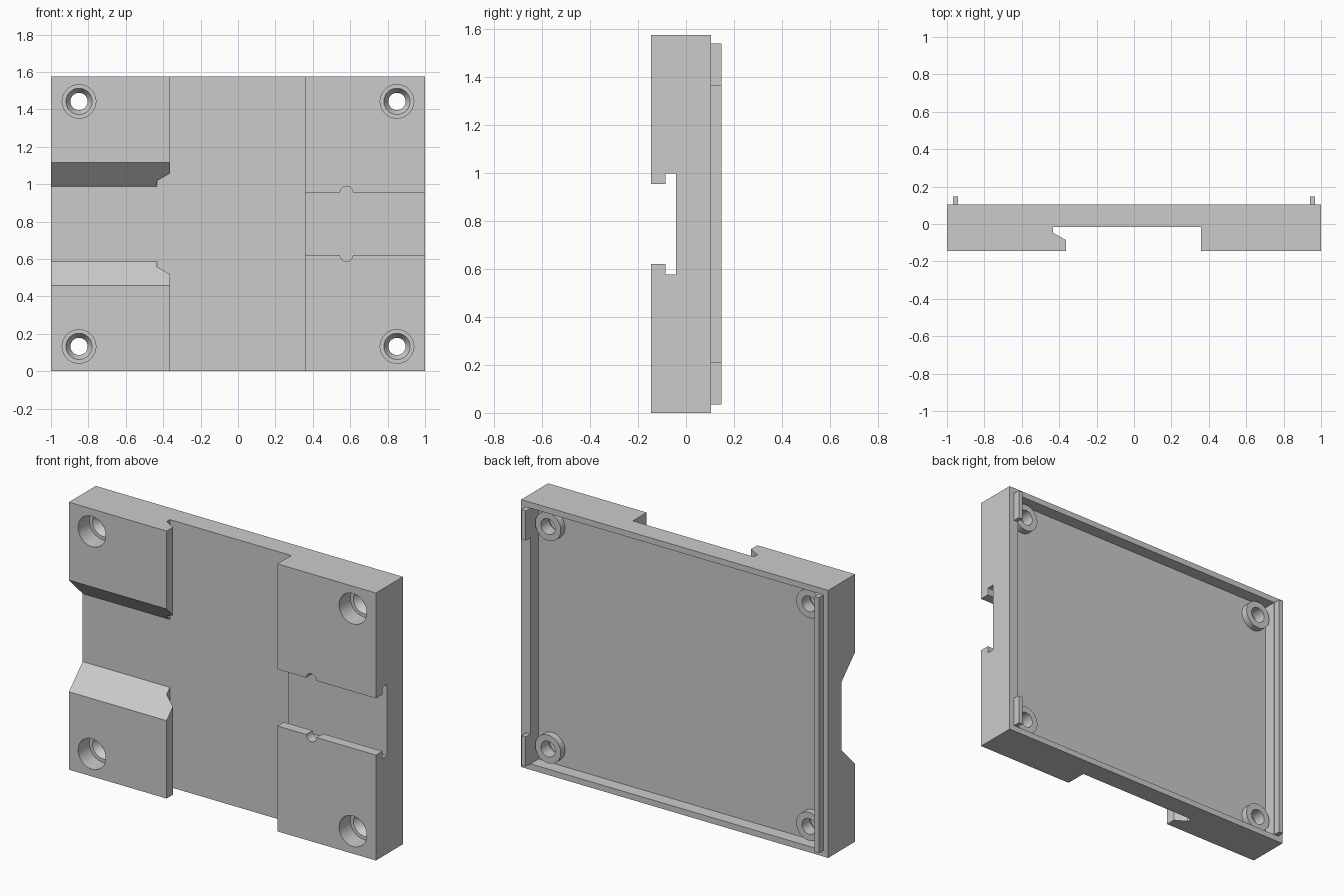
import bpy, bmesh, math
from mathutils import Vector

if "Cube" in bpy.data.objects:
    bpy.data.objects.remove(bpy.data.objects["Cube"], do_unlink=True)

grey = bpy.data.materials.new("light grey plastic")
grey.use_nodes = True
COLOUR = (0.6, 0.6, 0.6, 1)
grey.diffuse_color = COLOUR
grey.node_tree.nodes["Principled BSDF"].inputs["Base Color"].default_value = COLOUR

FRONT, BACK, FLOOR, CHANNEL = -0.145, 0.105, 0.03, -0.016
HEIGHT, MID = 1.575, 0.7875


def finish(name, bm):
    bmesh.ops.recalc_face_normals(bm, faces=bm.faces)
    mesh = bpy.data.meshes.new(name)
    bm.to_mesh(mesh)
    bm.free()
    mesh.materials.append(grey)
    ob = bpy.data.objects.new(name, mesh)
    bpy.context.collection.objects.link(ob)
    return ob


def prism(name, points, depth):
    """Extrude a flat outline of 3D points along the depth vector."""
    bm = bmesh.new()
    face = bm.faces.new([bm.verts.new(p) for p in points])
    out = bmesh.ops.extrude_face_region(bm, geom=[face])
    moved = [v for v in out["geom"] if isinstance(v, bmesh.types.BMVert)]
    bmesh.ops.translate(bm, verts=moved, vec=Vector(depth))
    return finish(name, bm)


def box(name, x0, x1, y0, y1, z0, z1):
    outline = [(x0, y0, z0), (x1, y0, z0), (x1, y1, z0), (x0, y1, z0)]
    return prism(name, outline, (0, 0, z1 - z0))


def turned(name, x, z, profile, sides=48):
    """Solid turned about the y direction from (radius, y) pairs."""
    bm = bmesh.new()
    rings = []
    for r, y in profile:
        angles = [2 * math.pi * i / sides for i in range(sides)]
        rings.append([bm.verts.new((x + r * math.cos(a), y, z + r * math.sin(a)))
                      for a in angles])
    for low, high in zip(rings, rings[1:]):
        for i in range(sides):
            j = (i + 1) % sides
            bm.faces.new((low[i], low[j], high[j], high[i]))
    bm.faces.new(rings[0])
    bm.faces.new(rings[-1])
    return finish(name, bm)


def combine(body, tool, operation="DIFFERENCE"):
    mod = body.modifiers.new("combine", "BOOLEAN")
    mod.operation = operation
    mod.solver = "EXACT"
    mod.object = tool
    bpy.context.view_layer.objects.active = body
    bpy.ops.object.modifier_apply(modifier=mod.name)
    bpy.data.objects.remove(tool, do_unlink=True)


# Main block and its shallow tray at the back
body = box("mounting_plate", -1, 1, FRONT, BACK, 0, HEIGHT)
combine(body, box("tray", -0.94, 0.94, FLOOR, 0.3, 0.035, HEIGHT - 0.035))

# Upright channel with one undercut side
channel = [(0.358, -0.3), (0.358, CHANNEL), (-0.432, CHANNEL),
           (-0.432, -0.047), (-0.364, -0.086), (-0.364, -0.3)]
combine(body, prism("channel", [(x, y, -0.1) for x, y in channel], (0, 0, 1.8)))

# Crosswise flared slot on the right
flare = [(-0.53, -0.345), (-0.2, CHANNEL - 0.001), (0.2, CHANNEL - 0.001), (0.53, -0.345)]
combine(body, prism("flared_slot", [(-1.1, y, MID + z) for z, y in flare], (0.85, 0, 0)))

# Crosswise T slot on the left, with a round notch in each lip
tee = [(-0.167, -0.3), (-0.167, -0.085), (-0.21, -0.085), (-0.21, -0.042)]
tee += [(-z, y) for z, y in reversed(tee)]
combine(body, prism("tee_slot", [(0.25, y, MID + z) for z, y in tee], (0.85, 0, 0)))
for side in (-1, 1):
    combine(body, turned("notch", 0.58, MID + side * 0.167,
                         [(0.034, -0.2), (0.034, -0.06)]))

# Screw bosses with countersunk holes at the corners
corners = [(x, MID + s * 0.655) for x in (-0.85, 0.85) for s in (-1, 1)]
for x, z in corners:
    combine(body, turned("boss", x, z, [(0.083, 0.01), (0.083, 0.07)]), "UNION")
for x, z in corners:
    combine(body, turned("screw_hole", x, z, [
        (0.09, -0.2), (0.09, -0.04), (0.07, -0.04), (0.046, 0.0), (0.046, 0.2)]))

# Raised rail on one rim, two short tabs on the other
box("right_rail", -0.968, -0.941, BACK, 0.147, 0.035, HEIGHT - 0.035)
box("lower_left_tab", 0.941, 0.968, BACK, 0.147, 0.035, 0.21)
box("upper_left_tab", 0.941, 0.968, BACK, 0.147, HEIGHT - 0.21, HEIGHT - 0.035)

# Smooth the round holes, keep the edges crisp
bpy.ops.object.select_all(action="DESELECT")
body.select_set(True)
bpy.context.view_layer.objects.active = body
bpy.ops.object.shade_smooth_by_angle(angle=math.radians(30))
